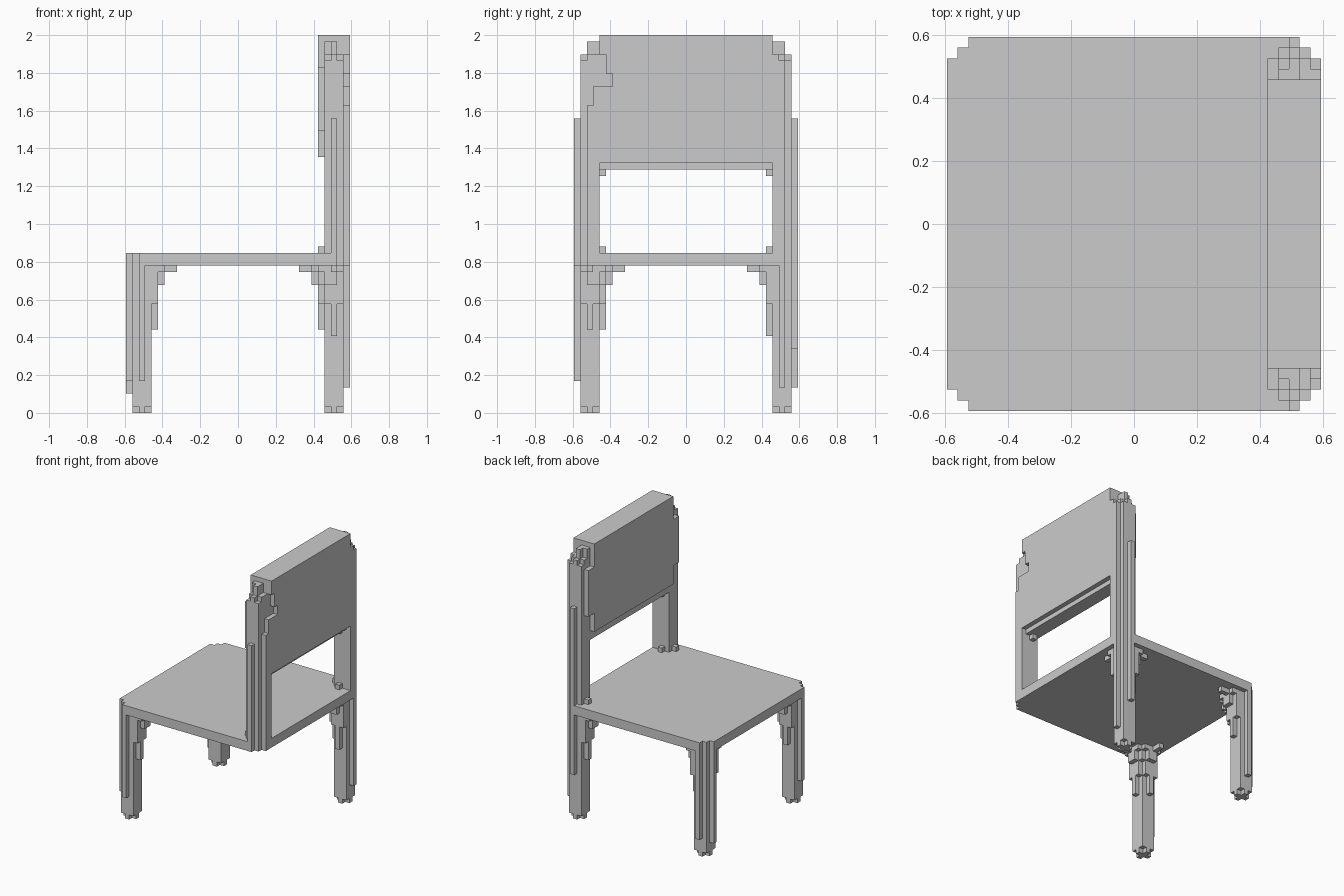
import bpy, bmesh
from mathutils import Vector

if "Cube" in bpy.data.objects:
    bpy.data.objects.remove(bpy.data.objects["Cube"])

U = 2 / 59          # block size
N = 35              # blocks across the seat
parts = {}          # part name -> set of block cells
filled = {}         # cell -> part owning it


def box(name, xr, yr, zr, fx=False, fy=False):
    """Fill half-open block ranges; fx / fy mirror to the opposite side."""
    cells = parts.setdefault(name, set())
    for i in range(*xr):
        for j in range(*yr):
            for k in range(*zr):
                c = (N - 1 - i if fx else i, N - 1 - j if fy else j, k)
                if c not in filled:
                    filled[c] = name
                    cells.add(c)


def both(name, a, b, zr, fx, fy):
    """Fill a box and its diagonal counterpart."""
    box(name, a, b, zr, fx, fy)
    box(name, b, a, zr, fx, fy)


# Seat slab with stepped corners
box("seat", (0, N), (2, N - 2), (23, 25))
box("seat", (1, N - 1), (1, N - 1), (23, 25))
box("seat", (2, N - 2), (0, N), (23, 25))


# Legs: core, notched foot, outer ribs, stepped inner brackets
def leg(name, fx, fy, rib_x, rib_y, low_x=13, low_y=13):
    box(name, (1, 4), (1, 4), (1, 23), fx, fy)
    both(name, (1, 4), (2, 3), (0, 1), fx, fy)
    box(name, (0, 1), (2, 3), (rib_x, 23), fx, fy)
    box(name, (2, 3), (0, 1), (rib_y, 23), fx, fy)
    box(name, (4, 5), (2, 3), (low_x, 23), fx, fy)
    box(name, (2, 3), (4, 5), (low_y, 23), fx, fy)
    both(name, (4, 5), (1, 4), (17, 23), fx, fy)
    both(name, (4, 6), (2, 4), (20, 23), fx, fy)
    box(name, (4, 5), (4, 5), (20, 23), fx, fy)
    both(name, (4, 6), (1, 5), (22, 23), fx, fy)
    both(name, (4, 8), (2, 3), (22, 23), fx, fy)


leg("front_leg_right", False, False, 5, 5)
leg("front_leg_left", False, True, 3, 4, 13, 12)
leg("back_leg_left", True, True, 4, 10, 13, 12)


# Back posts: core, ribs, stepped tips, small corner blocks
def post(name, fy, rib_top):
    box(name, (1, 4), (1, 4), (25, 55), True, fy)
    box(name, (0, 1), (2, 4), (25, rib_top), True, fy)
    box(name, (2, 3), (0, 1), (25, 46), True, fy)
    box(name, (1, 4), (2, 4), (55, 56), True, fy)
    box(name, (2, 3), (1, 4), (55, 56), True, fy)
    box(name, (2, 4), (3, 4), (56, 58), True, fy)
    box(name, (2, 3), (2, 4), (56, 58), True, fy)
    both(name, (4, 5), (2, 3), (25, 26), True, fy)
    box(name, (2, 3), (4, 5), (37, 38), True, fy)
    box(name, (4, 5), (2, 4), (44, 54), True, fy)


post("back_post_right", False, 48)
post("back_post_left", True, 55)

# Backrest panel: core, seat-facing layer, notched rear layer
box("backrest", (1, 4), (4, 31), (38, 59), True)
box("backrest", (4, 5), (4, 31), (40, 59), True)
for y0, y1, z0, z1 in ((4, 31, 39, 48), (3, 32, 48, 51), (6, 32, 51, 53),
                       (5, 32, 53, 56), (4, 31, 56, 59)):
    box("backrest", (0, 1), (y0, y1), (z0, z1), True)

# Skin each part with its exposed block faces, merged into flat polygons
for name, cells in parts.items():
    bm = bmesh.new()
    for c in sorted(cells):
        for ax in range(3):
            for s in (-1, 1):
                n = list(c)
                n[ax] += s
                if tuple(n) in filled:
                    continue
                p, q = (ax + 1) % 3, (ax + 2) % 3
                quad = []
                for dp, dq in ((0, 0), (1, 0), (1, 1), (0, 1)):
                    v = list(c)
                    v[ax] += (s + 1) // 2
                    v[p] += dp
                    v[q] += dq
                    quad.append(bm.verts.new(Vector(
                        ((v[0] - N / 2) * U, (v[1] - N / 2) * U, v[2] * U))))
                bm.faces.new(quad if s > 0 else quad[::-1])
    bmesh.ops.remove_doubles(bm, verts=bm.verts, dist=U / 100)
    bmesh.ops.dissolve_limit(bm, angle_limit=0.02, verts=bm.verts, edges=bm.edges)
    mesh = bpy.data.meshes.new(name)
    bm.to_mesh(mesh)
    bm.free()
    bpy.context.collection.objects.link(bpy.data.objects.new(name, mesh))
